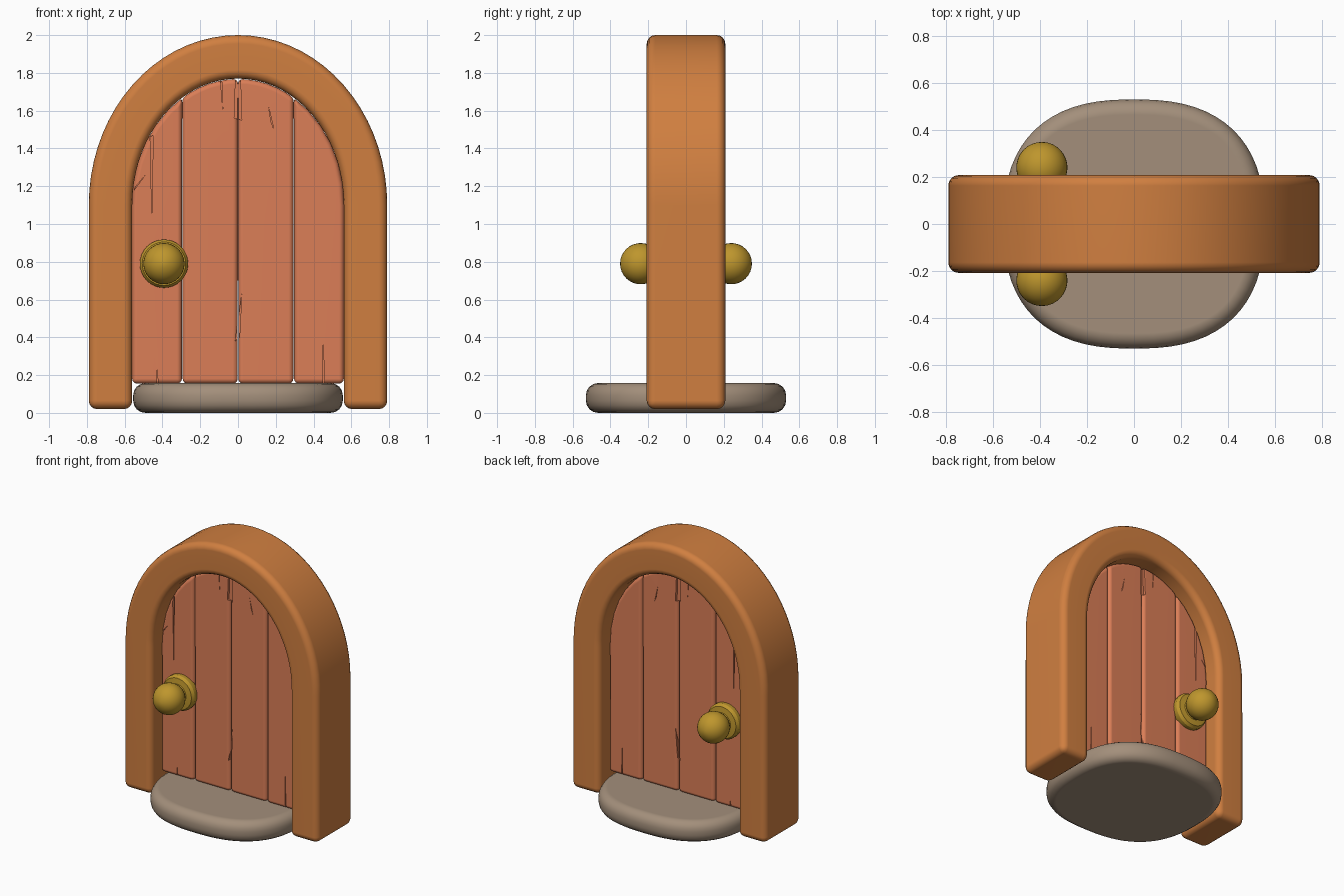
import bpy, bmesh, math
from mathutils import Matrix, Vector

cube = bpy.data.objects.get("Cube")
if cube:
    bpy.data.objects.remove(cube, do_unlink=True)

ARCH_Z = 1.1  # height where the straight sides turn into the arch


def material(name, rgb):
    lin = [((c / 255 + 0.055) / 1.055) ** 2.4 for c in rgb] + [1]
    m = bpy.data.materials.new(name)
    m.use_nodes = True
    m.diffuse_color = lin
    bsdf = m.node_tree.nodes["Principled BSDF"]
    bsdf.inputs["Base Color"].default_value = lin
    bsdf.inputs["Roughness"].default_value = 0.8
    return m


FRAME = material("orange wood", (208, 127, 64))
DOOR = material("red wood", (219, 126, 87))
STONE = material("grey stone", (163, 143, 123))
BRASS = material("brass", (190, 150, 45))


def new_object(name, bm, mat=None):
    bmesh.ops.recalc_face_normals(bm, faces=bm.faces)
    mesh = bpy.data.meshes.new(name)
    bm.to_mesh(mesh)
    bm.free()
    ob = bpy.data.objects.new(name, mesh)
    bpy.context.collection.objects.link(ob)
    if mat:
        mesh.materials.append(mat)
    return ob


def prism(bm, outline, direction):
    """Extrude a closed outline into a solid."""
    face = bm.faces.new([bm.verts.new(p) for p in outline])
    out = bmesh.ops.extrude_face_region(bm, geom=[face], use_keep_orig=True)
    verts = [g for g in out["geom"] if isinstance(g, bmesh.types.BMVert)]
    bmesh.ops.translate(bm, verts=verts, vec=direction)


def finish(ob, bevel=0, cutter=None):
    """Round the edges, cut the cracks and smooth the shading."""
    bpy.ops.object.select_all(action="DESELECT")
    bpy.context.view_layer.objects.active = ob
    ob.select_set(True)
    if bevel:
        mod = ob.modifiers.new("round", "BEVEL")
        mod.width, mod.segments = bevel, 4
        mod.limit_method, mod.angle_limit = "ANGLE", math.radians(40)
        bpy.ops.object.modifier_apply(modifier=mod.name)
    if cutter:
        mod = ob.modifiers.new("cracks", "BOOLEAN")
        mod.object, mod.operation, mod.solver = cutter, "DIFFERENCE", "EXACT"
        bpy.ops.object.modifier_apply(modifier=mod.name)
    bpy.ops.object.shade_smooth_by_angle(angle=math.radians(32))
    mod = ob.modifiers.new("normals", "WEIGHTED_NORMAL")
    mod.keep_sharp = True


def crack_cutter(name, shapes, face_y, depth):
    """Thin wedges that bite into the front and the back."""
    bm = bmesh.new()
    for shape in shapes:
        for side in (-1, 1):
            start = side * (face_y - depth)
            prism(bm, [(x, start, z) for x, z in shape], (0, side * 0.1, 0))
    ob = new_object(name, bm)
    ob.hide_render = True
    return ob


def arch(a, b, t):
    return a * math.cos(t), ARCH_Z + b * math.sin(t)


# Door frame: ring of quads between the outer and inner arches
def arch_path(a, b, n=36):
    pts = [arch(a, b, math.pi * i / n) for i in range(n + 1)]
    return [(a, 0.02)] + pts + [(-a, 0.02)]


bm = bmesh.new()
rings = []
for outer, inner in zip(arch_path(0.79, 0.9), arch_path(0.56, 0.67)):
    corners = [(outer, -0.208), (inner, -0.208), (inner, 0.208), (outer, 0.208)]
    rings.append([bm.verts.new((p[0], y, p[1])) for p, y in corners])
for r, s in zip(rings, rings[1:]):
    for k in range(4):
        j = (k + 1) % 4
        bm.faces.new((r[k], r[j], s[j], s[k]))
bm.faces.new(rings[0])
bm.faces.new(rings[-1])
frame = new_object("door_frame", bm, FRAME)
finish(frame, 0.045)

# Door planks, each topped by its slice of the arch
cracks = crack_cutter("crack_cutter", [
    [(-0.465, 1.46), (-0.45, 1.47), (-0.455, 0.98)],
    [(-0.55, 1.18), (-0.49, 1.26), (-0.54, 1.2)],
    [(-0.015, 0.38), (0.02, 0.63), (0.008, 0.4)],
    [(-0.02, 1.56), (0.02, 1.55), (0.01, 1.85), (-0.01, 1.85)],
    [(-0.1, 1.85), (-0.09, 1.85), (-0.08, 1.6)],
    [(0.16, 1.63), (0.19, 1.5), (0.175, 1.54)],
    [(-0.43, 0.1), (-0.42, 0.1), (-0.43, 0.27)],
    [(0.45, 0.4), (0.46, 0.1), (0.45, 0.1)],
], 0.095, 0.02)
A, B, BOTTOM = 0.562, 0.668, 0.155
edges = [-A, -0.295, 0, 0.295, A]
names = ["right_outer", "right_inner", "left_inner", "left_outer"]
for name, x0, x1 in zip(names, edges, edges[1:]):
    t0, t1 = math.acos(x0 / A), math.acos(x1 / A)
    top = [arch(A, B, t0 + (t1 - t0) * i / 6) for i in range(7)]
    outline = [(x1 - 0.002, BOTTOM), (x0 + 0.002, BOTTOM)] + top
    bm = bmesh.new()
    prism(bm, [(x, -0.095, z) for x, z in outline], (0, 0.19, 0))
    finish(new_object(name + "_plank", bm, DOOR), 0.026, cracks)
bpy.data.objects.remove(cracks, do_unlink=True)

# Stone step: rounded oval slab
bm = bmesh.new()
outline = []
for i in range(64):
    c, s = math.cos(math.tau * i / 64), math.sin(math.tau * i / 64)
    outline.append((math.copysign(abs(c) ** 0.8, c) * 0.555,
                    math.copysign(abs(s) ** 0.8, s) * 0.53, 0))
prism(bm, outline, (0, 0, 0.158))
finish(new_object("stone_step", bm, STONE), 0.065)

# Door knobs: turned back plate, neck and ball on both sides
profile = [(0, 0.08), (0.122, 0.08), (0.128, 0.1), (0.128, 0.125),
           (0.115, 0.145), (0.075, 0.15)]
for i in range(13):
    t = math.radians(-50 + 140 * i / 12)
    profile.append((0.109 * math.cos(t), 0.24 + 0.109 * math.sin(t)))
for name, side in (("front_knob", -1), ("back_knob", 1)):
    bm = bmesh.new()
    verts = [bm.verts.new((r, side * y, 0)) for r, y in profile]
    lines = [bm.edges.new(pair) for pair in zip(verts, verts[1:])]
    bmesh.ops.spin(bm, geom=verts + lines, cent=(0, 0, 0), axis=(0, 1, 0),
                   angle=math.tau, steps=32)
    bmesh.ops.remove_doubles(bm, verts=bm.verts, dist=0.0005)
    bmesh.ops.translate(bm, verts=bm.verts, vec=(-0.392, 0, 0.79))
    finish(new_object(name, bm, BRASS))
